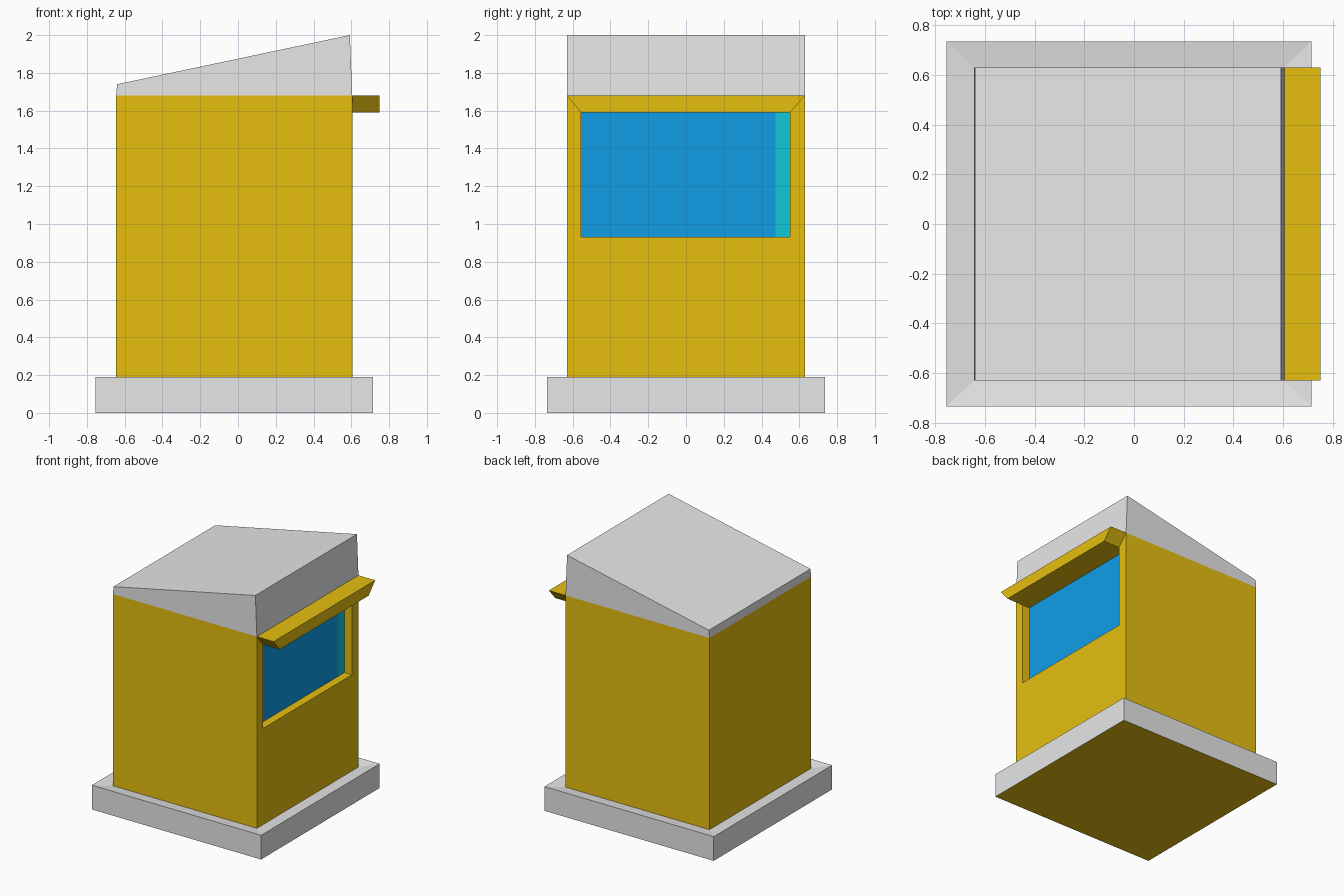
import bpy, bmesh
from mathutils import Vector

if "Cube" in bpy.data.objects:
    bpy.data.objects.remove(bpy.data.objects["Cube"])


def material(name, rgb):
    m = bpy.data.materials.new(name)
    m.diffuse_color = (*rgb, 1)
    m.use_nodes = True
    m.node_tree.nodes["Principled BSDF"].inputs["Base Color"].default_value = m.diffuse_color
    return m


GREY = material("light grey", (0.8, 0.8, 0.8))
YELLOW = material("mustard yellow", (0.8, 0.52, 0.005))
BLUE = material("glass blue", (0.005, 0.34, 0.8))
TEAL = material("teal strip", (0.005, 0.57, 0.69))


def box(x0, x1, y0, y1, z0, z1):
    """Axis-aligned box as a bmesh."""
    bm = bmesh.new()
    bmesh.ops.create_cube(bm, size=1)
    for v in bm.verts:
        v.co = (x1 if v.co.x > 0 else x0, y1 if v.co.y > 0 else y0, z1 if v.co.z > 0 else z0)
    bm.normal_update()
    return bm


def facing(bm, *direction):
    """The face that points most in a direction."""
    d = Vector(direction)
    return max(bm.faces, key=lambda f: f.normal.dot(d))


def drop(bm, *faces):
    bmesh.ops.delete(bm, geom=list(faces), context='FACES')


def finish(bm, name, *mats):
    me = bpy.data.meshes.new(name)
    bm.to_mesh(me)
    bm.free()
    for m in mats:
        me.materials.append(m)
    ob = bpy.data.objects.new(name, me)
    bpy.context.collection.objects.link(ob)
    return ob


X0, X1, Y = -0.645, 0.605, 0.63      # wall footprint
LEDGE, EAVE = 0.175, 1.68            # wall bottom and top

# Base slab: the ledge dips slightly towards the walls, underside is yellow
bm = box(-0.755, 0.715, -0.735, 0.735, 0, 0.19)
facing(bm, 0, 0, -1).material_index = 1
top = facing(bm, 0, 0, 1)
bmesh.ops.inset_individual(bm, faces=[top], thickness=0.1)
for v in top.verts:
    v.co = (X1 if v.co.x > 0 else X0, Y if v.co.y > 0 else -Y, LEDGE)
drop(bm, top)
finish(bm, "base", GREY, YELLOW)

# Walls with a recessed window on the right side
bm = box(X0, X1, -Y, Y, LEDGE, EAVE)
drop(bm, facing(bm, 0, 0, 1), facing(bm, 0, 0, -1))
pane = facing(bm, 1, 0, 0)
bmesh.ops.inset_individual(bm, faces=[pane], thickness=0.08)
for v in pane.verts:
    v.co = (X1, 0.55 if v.co.y > 0 else -0.555, 1.59 if v.co.z > 1 else 0.93)
bmesh.ops.inset_individual(bm, faces=[pane], thickness=0, depth=-0.065)
for v in pane.verts:
    v.co.x = X1 - 0.065
# Split the pane into blue glass and a narrow teal strip
bmesh.ops.bisect_plane(bm, geom=[pane, *pane.edges, *pane.verts],
                       plane_co=(0, 0.475, 0), plane_no=(0, 1, 0))
for f in bm.faces:
    if all(abs(v.co.x - (X1 - 0.065)) < 1e-4 for v in f.verts):
        f.material_index = 2 if f.calc_center_median().y > 0.475 else 1
finish(bm, "walls", YELLOW, BLUE, TEAL)

# Sloping roof, leaning in slightly at both ends
bm = box(X0, X1, -Y, Y, EAVE, 2)
drop(bm, facing(bm, 0, 0, -1))
for v in bm.verts:
    if v.co.z > 1.9:
        v.co.x, v.co.z = (0.592, 2.0) if v.co.x > 0 else (-0.64, 1.74)
finish(bm, "roof", GREY)

# Awning over the window, with ends slanting in towards the bottom
bm = box(X1, 0.75, -Y, Y, 1.59, EAVE)
for v in bm.verts:
    if v.co.z < 1.6:
        v.co.y = 0.55 if v.co.y > 0 else -0.555
drop(bm, facing(bm, -1, 0, 0))
finish(bm, "awning", YELLOW)
